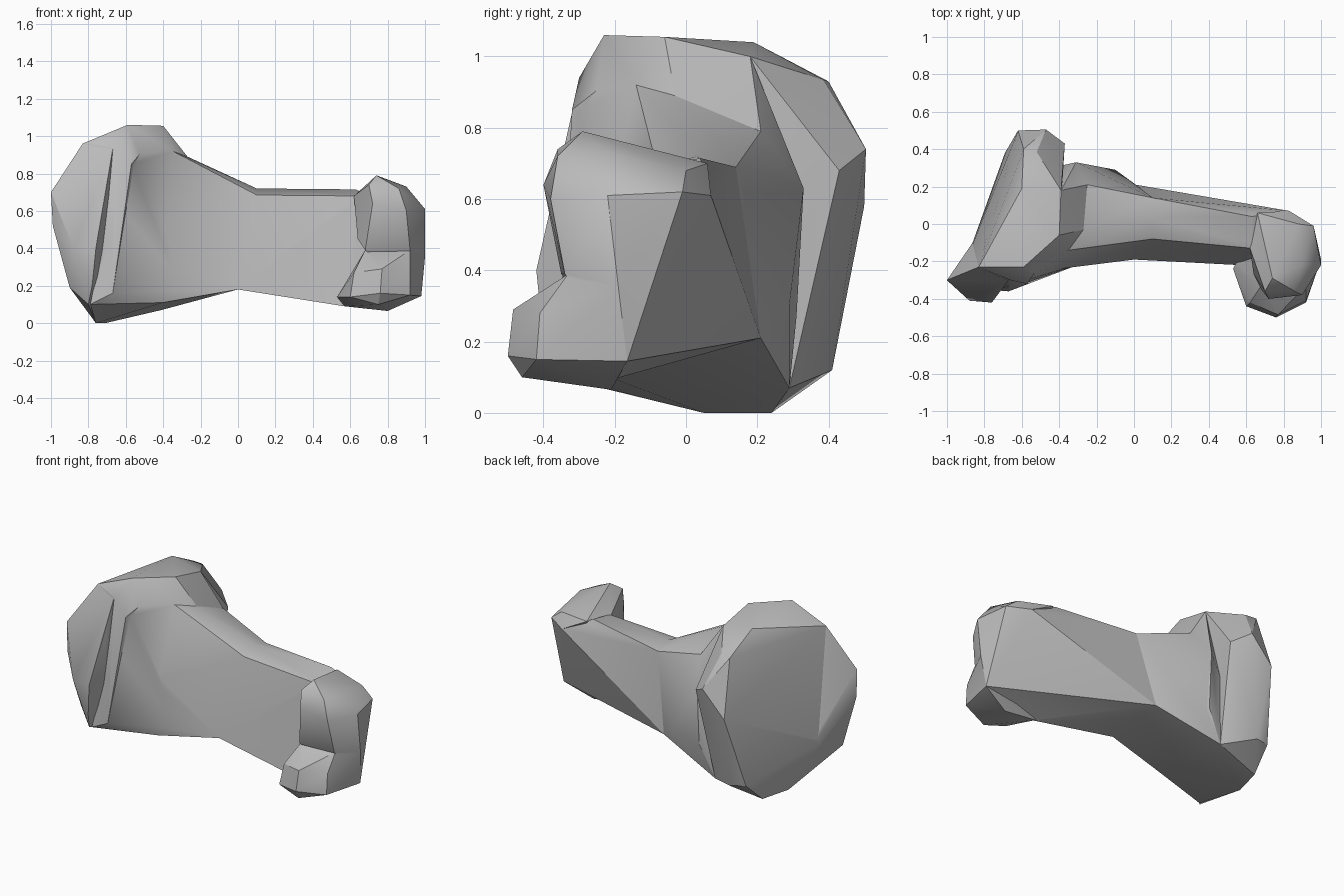
import bpy
import bmesh
import math

default_cube = bpy.data.objects.get("Cube")
if default_cube:
    bpy.data.objects.remove(default_cube, do_unlink=True)


def make_material(name, level):
    material = bpy.data.materials.new(name)
    material.use_nodes = True
    colour = (level, level, level, 1)
    material.diffuse_color = colour
    shader = material.node_tree.nodes["Principled BSDF"]
    shader.inputs["Base Color"].default_value = colour
    shader.inputs["Roughness"].default_value = 0.8
    return material


def faceted_lump(name, corners, material):
    """Wrap a faceted skin around a few corner points."""
    bm = bmesh.new()
    for corner in corners:
        bm.verts.new(corner)
    result = bmesh.ops.convex_hull(bm, input=bm.verts[:])
    inner = result["geom_interior"] + result["geom_unused"]
    loose = {item for item in inner if isinstance(item, bmesh.types.BMVert)}
    bmesh.ops.delete(bm, geom=list(loose), context="VERTS")
    bmesh.ops.recalc_face_normals(bm, faces=bm.faces[:])
    mesh = bpy.data.meshes.new(name)
    bm.to_mesh(mesh)
    bm.free()
    mesh.materials.append(material)
    lump = bpy.data.objects.new(name, mesh)
    bpy.context.collection.objects.link(lump)
    return lump


def fuse(target, others):
    """Union the other lumps into the target, then remove them."""
    bpy.context.view_layer.objects.active = target
    for other in others:
        modifier = target.modifiers.new("union", "BOOLEAN")
        modifier.operation = "UNION"
        modifier.solver = "EXACT"
        modifier.object = other
        bpy.ops.object.modifier_apply(modifier=modifier.name)
        bpy.data.objects.remove(other, do_unlink=True)


bpy.ops.object.select_all(action="DESELECT")
stone = make_material("plain_grey", 0.5)

# Broad head with its slanted flat end
head = faceted_lump("bone", [
    (-.59, -.23, 1.06), (-.4, -.06, 1.055), (-.39, .18, 1), (-.6, .19, 1.04),
    (-.52, .385, .935), (-.59, .4, .93), (-.83, -.23, .96), (-.62, .5, .58),
    (-.47, .505, .74), (-.37, .43, .68), (-.69, .38, .13), (-.59, .41, .12),
    (-.71, .24, 0), (-.76, .05, 0), (-.91, -.23, .3), (-.41, .29, .07),
    (-.66, -.3, .94), (-.57, -.32, .85), (-.67, -.36, .16), (-.62, -.33, .6),
], stone)

# Bulging rim on the front edge of the head
rim = faceted_lump("head_rim", [
    (-1, -.3, .7), (-.99, -.31, .52), (-.88, -.41, .4), (-.76, -.42, .4),
    (-.7, -.34, .7), (-.67, -.3, .93), (-.83, -.23, .96), (-.9, -.3, .19),
    (-.91, -.23, .3), (-.8, -.36, .1), (-.78, -.4, .2), (-.76, .05, 0),
    (-.6, 0, .5),
], stone)

# Collar blending the head into the neck
collar = faceted_lump("collar", [
    (-.67, -.36, .16), (-.62, -.33, .6), (-.57, -.3, .85), (-.59, -.23, 1.06),
    (-.4, -.06, 1.055), (-.39, .18, 1), (-.35, -.14, .92), (-.27, -.03, .89),
    (-.25, .21, .79), (-.31, .33, .63), (-.31, .31, .27),
    (-.4, -.24, .11), (-.41, .29, .07), (-.79, -.35, .1), (-.71, .24, 0),
    (-.76, .05, 0), (-.22, .24, .205), (-.25, -.2, .17),
], stone)

# Neck tapering from the collar to the shaft
neck = faceted_lump("neck", [
    (.1, .14, .69), (.1, .03, .72), (.1, -.08, .685), (.01, .21, .21),
    (0, -.19, .18), (-.35, -.14, .92), (-.27, -.03, .89), (-.25, .21, .79),
    (-.31, .33, .63), (-.1, .29, .3), (-.22, .24, .205), (-.18, -.2, .18),
    (-.4, -.24, .11), (-.41, .29, .07), (-.4, -.24, .5),
], stone)

# Shaft
shaft = faceted_lump("shaft", [
    (.1, .14, .69), (.1, .03, .72), (.1, -.08, .685), (.63, .04, .715),
    (.63, -.13, .68), (.01, .21, .21), (0, -.19, .18), (.34, -.18, .165),
    (.57, -.22, .09), (.83, .07, .61), (.98, -.165, .145), (-.1, 0, .4),
], stone)

# Two knuckles at the narrow end
upper_knuckle = faceted_lump("upper_knuckle", [
    (.74, -.29, .79), (.7, -.36, .74), (.86, -.36, .72), (.9, -.22, .73),
    (.72, -.4, .64), (.9, -.38, .6), (1, -.22, .61), (.96, -.01, .62),
    (.83, .07, .61), (.88, 0, .68), (.66, .06, .7), (.62, -.13, .68),
    (.64, -.27, .45), (.68, -.35, .39), (.92, -.34, .39), (1, -.19, .355),
    (.98, -.165, .145),
], stone)
lower_knuckle = faceted_lump("lower_knuckle", [
    (.62, -.42, .27), (.77, -.485, .29), (.92, -.41, .28), (.6, -.44, .14),
    (.76, -.5, .16), (.92, -.42, .15), (.75, -.46, .1), (.98, -.165, .145),
    (.8, -.21, .065), (.57, -.21, .09), (.68, -.33, .39), (.92, -.33, .39),
    (1, -.19, .355), (.53, -.24, .14), (.6, -.1, .25),
], stone)

fuse(head, [rim, collar, neck, shaft, upper_knuckle, lower_knuckle])

# Soften the shallow facets and keep the strong creases
head.select_set(True)
bpy.ops.object.shade_smooth_by_angle(angle=math.radians(30))
